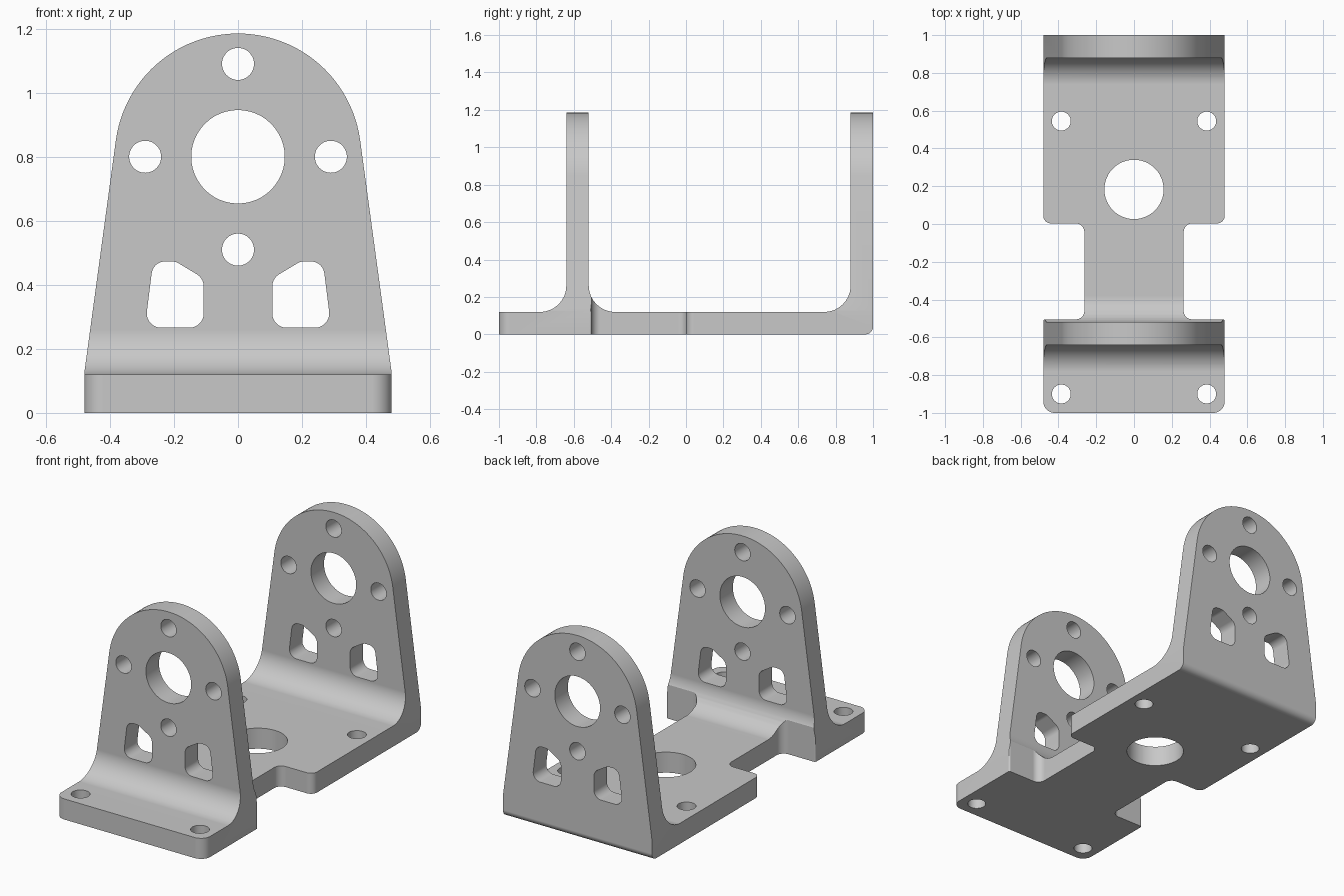
import bpy, bmesh, math
from mathutils import Vector

default = bpy.data.objects.get("Cube")
if default:
    bpy.data.objects.remove(default, do_unlink=True)

grey = bpy.data.materials.new("plain grey")
grey.use_nodes = True
grey.diffuse_color = (0.58, 0.58, 0.58, 1)
grey.node_tree.nodes["Principled BSDF"].inputs["Base Color"].default_value = grey.diffuse_color

AXES = {"x": lambda u, v, w: (w, u, v),
        "y": lambda u, v, w: (u, w, v),
        "z": lambda u, v, w: (u, v, w)}


def rounded(corners, steps=10):
    """Outline from (u, v, radius) corners."""
    out = []
    for i, (u, v, r) in enumerate(corners):
        p = Vector((u, v))
        if not r:
            out.append(p)
            continue
        d1 = (Vector(corners[i - 1][:2]) - p).normalized()
        d2 = (Vector(corners[(i + 1) % len(corners)][:2]) - p).normalized()
        half = d1.angle(d2) / 2
        centre = p + (d1 + d2).normalized() * r / math.sin(half)
        start = p + d1 * r / math.tan(half) - centre
        end = p + d2 * r / math.tan(half) - centre
        for k in range(steps + 1):
            out.append(centre + start.lerp(end, k / steps).normalized() * r)
    return out


def mirrored(half):
    """Close a right-hand half outline with its mirror image."""
    return half + [(-u, v, r) for u, v, r in reversed(half)]


def circle(u, v, r, n=48):
    return [(u + r * math.cos(math.tau * k / n), v + r * math.sin(math.tau * k / n)) for k in range(n)]


def prism(name, outline, axis, lo, hi):
    bm = bmesh.new()
    place = AXES[axis]
    base = bm.faces.new([bm.verts.new(place(u, v, lo)) for u, v in outline])
    grown = bmesh.ops.extrude_face_region(bm, geom=[base])["geom"]
    bmesh.ops.translate(bm, vec=place(0, 0, hi - lo),
                        verts=[g for g in grown if isinstance(g, bmesh.types.BMVert)])
    bmesh.ops.recalc_face_normals(bm, faces=bm.faces)
    mesh = bpy.data.meshes.new(name)
    bm.to_mesh(mesh)
    bm.free()
    mesh.materials.append(grey)
    obj = bpy.data.objects.new(name, mesh)
    bpy.context.collection.objects.link(obj)
    return obj


def combine(target, tool, operation):
    bpy.context.view_layer.objects.active = target
    mod = target.modifiers.new("cut", "BOOLEAN")
    mod.operation, mod.solver, mod.object = operation, "EXACT", tool
    bpy.ops.object.modifier_apply(modifier=mod.name)
    bpy.data.objects.remove(tool, do_unlink=True)


# Side profile: base plate, two upright walls and their fillets
T, F = 0.12, 0.14
bracket = prism("bracket", rounded([
    (-1.1, 0, 0), (1, 0, 0.04), (1, 1.3, 0), (0.88, 1.3, 0), (0.88, T, F),
    (-0.52, T, F), (-0.52, 1.3, 0), (-0.64, 1.3, 0), (-0.64, T, F), (-1.1, T, 0)]),
    "x", -0.6, 0.6)

# Front outline: tapered walls with a round top
R, HUB, LEAN = 0.385, 0.8, math.radians(7.67)
foot = 0.481 + (T + 0.1) * math.tan(LEAN)
arch = [(-foot, -0.1), (foot, -0.1)]
for k in range(49):
    a = LEAN + (math.pi - 2 * LEAN) * k / 48
    arch.append((R * math.cos(a), HUB + R * math.sin(a)))
combine(bracket, prism("wall_outline", arch, "y", -1.5, 1.5), "INTERSECT")

# Top outline: two wide feet joined by a narrow neck
plan = mirrored([(0.48, -1, 0.06), (0.48, -0.505, 0.01), (0.263, -0.505, 0.045),
                 (0.263, 0.003, 0.045), (0.48, 0.003, 0.04), (0.48, 1.1, 0)])
combine(bracket, prism("plan_outline", rounded(plan), "z", -0.5, 1.5), "INTERSECT")

# Bearing and bolt holes through the walls
wall_holes = [(0, HUB, 0.146)]
wall_holes += [(x, HUB + z, 0.05) for x, z in ((0.29, 0), (-0.29, 0), (0, 0.29), (0, -0.29))]
for hole in wall_holes:
    combine(bracket, prism("wall_hole", circle(*hole), "y", -1.5, 1.5), "DIFFERENCE")

# Lightening windows
window = [(0.107, 0.266, 0.045), (0.291, 0.266, 0.045), (0.265, 0.473, 0.042),
          (0.195, 0.473, 0.042), (0.107, 0.42, 0.045)]
for side in (1, -1):
    shape = rounded([(side * u, v, r) for u, v, r in window])
    combine(bracket, prism("window", shape, "y", -1.5, 1.5), "DIFFERENCE")

# Base plate holes
plate_holes = [(0, 0.183, 0.157)] + [(x, y, 0.05) for x in (0.385, -0.385) for y in (0.545, -0.9)]
for hole in plate_holes:
    combine(bracket, prism("plate_hole", circle(*hole), "z", -0.5, 0.5), "DIFFERENCE")

# Smooth rounds, crisp edges
bpy.ops.object.select_all(action="DESELECT")
bracket.select_set(True)
bpy.context.view_layer.objects.active = bracket
bpy.ops.object.shade_smooth_by_angle(angle=math.radians(25))
weighted = bracket.modifiers.new("flat_faces", "WEIGHTED_NORMAL")
weighted.keep_sharp = True
